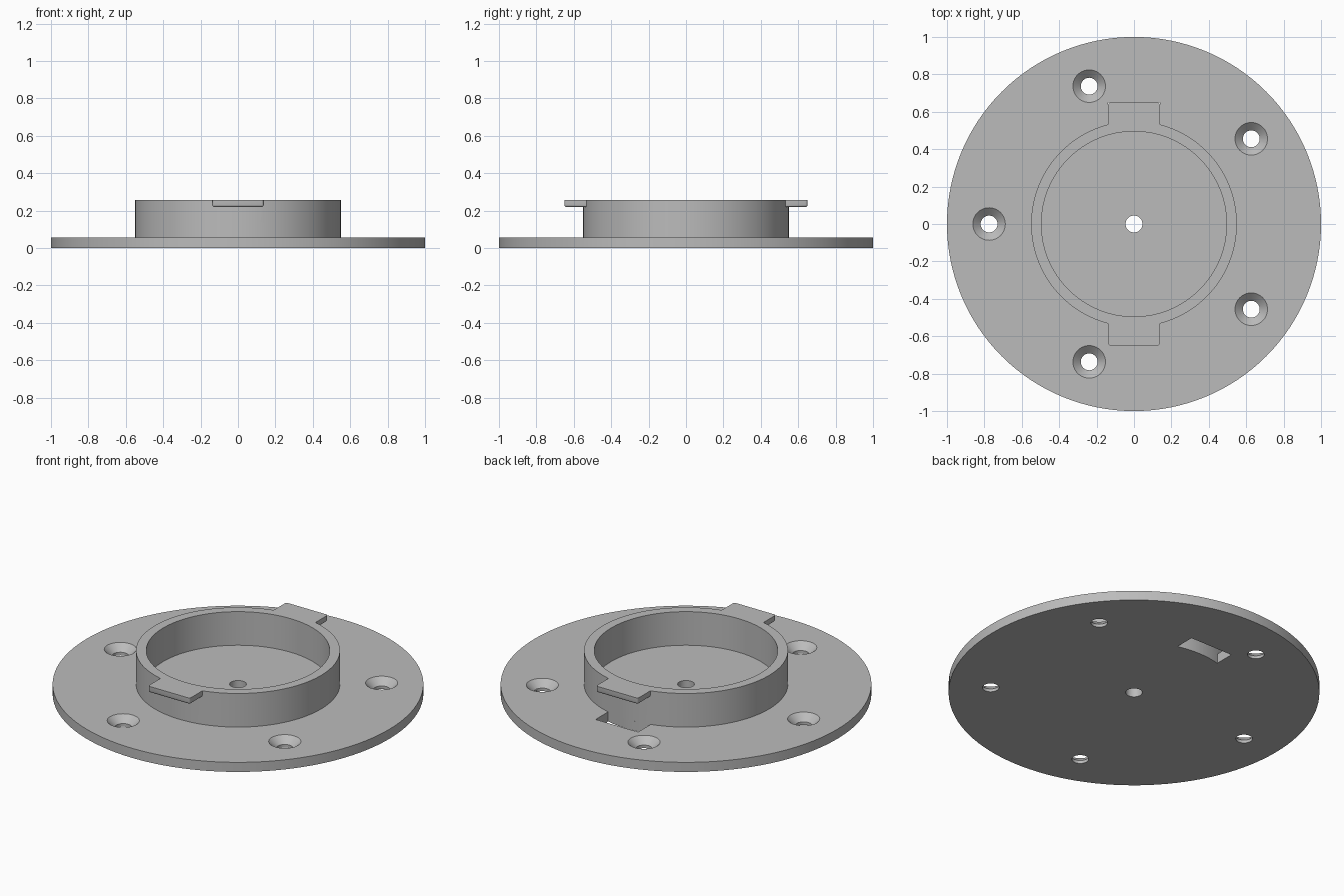
import bpy, bmesh, math
from mathutils import Matrix

default = bpy.data.objects.get("Cube")
if default:
    bpy.data.objects.remove(default)

PLATE_TOP, RIM_TOP = 0.057, 0.257
COLLAR_R, TAB_HALF, TAB_END = 0.55, 0.14, 0.65

grey = bpy.data.materials.new("satin grey")
grey.use_nodes = True
grey.diffuse_color = (0.5, 0.5, 0.5, 1)
grey.node_tree.nodes["Principled BSDF"].inputs["Base Color"].default_value = (0.5, 0.5, 0.5, 1)


def finish(bm, name):
    """Turn a bmesh into a named grey object."""
    bmesh.ops.recalc_face_normals(bm, faces=bm.faces[:])
    mesh = bpy.data.meshes.new(name)
    bm.to_mesh(mesh)
    bm.free()
    mesh.materials.append(grey)
    obj = bpy.data.objects.new(name, mesh)
    bpy.context.collection.objects.link(obj)
    return obj


def lathe(name, profile, steps):
    """Revolve a closed (radius, height) profile around z."""
    bm = bmesh.new()
    verts = [bm.verts.new((r, 0, z)) for r, z in profile]
    for a, b in zip(verts, verts[1:] + verts[:1]):
        if a.co.x > 0 or b.co.x > 0:
            bm.edges.new((a, b))
    bmesh.ops.spin(bm, geom=bm.verts[:] + bm.edges[:], cent=(0, 0, 0), axis=(0, 0, 1),
                   angle=math.tau, steps=steps, use_merge=False)
    bmesh.ops.remove_doubles(bm, verts=bm.verts[:], dist=1e-5)
    return finish(bm, name)


def boolean(target, tool, operation):
    """Apply a boolean and discard the tool."""
    mod = target.modifiers.new("boolean", "BOOLEAN")
    mod.operation, mod.solver, mod.object = operation, "EXACT", tool
    bpy.context.view_layer.objects.active = target
    bpy.ops.object.modifier_apply(modifier=mod.name)
    bpy.data.objects.remove(tool)


def slot_cutter(turn):
    """Slot with an inner wall that follows the collar."""
    bm = bmesh.new()
    half = math.asin(TAB_HALF / COLLAR_R)
    angles = [half * (i / 6 - 1) for i in range(13)]
    outline = [(COLLAR_R * math.sin(a), COLLAR_R * math.cos(a)) for a in angles]
    outline += [(TAB_HALF, TAB_END), (-TAB_HALF, TAB_END)]
    face = bm.faces.new([bm.verts.new((x, y, -0.1)) for x, y in outline])
    moved = bmesh.ops.extrude_face_region(bm, geom=[face])["geom"]
    bmesh.ops.translate(bm, vec=(0, 0, 0.25),
                        verts=[v for v in moved if isinstance(v, bmesh.types.BMVert)])
    bm.transform(Matrix.Rotation(turn, 4, "Z"))
    return finish(bm, "slot_cutter")


def tab(turn):
    """Locking tab with rounded outer and lower edges."""
    inner, thick = 0.51, 0.038
    bm = bmesh.new()
    bmesh.ops.create_cube(bm, size=1)
    bm.transform(Matrix.Translation((0, (inner + TAB_END) / 2, RIM_TOP - thick / 2))
                 @ Matrix.Diagonal((2 * TAB_HALF - 0.004, TAB_END - inner, thick, 1)))
    edges = []
    for e in bm.edges:
        mid = (e.verts[0].co + e.verts[1].co) / 2
        if mid.z < RIM_TOP - 0.001 and mid.y > inner + 0.001:
            edges.append(e)
    bmesh.ops.bevel(bm, geom=edges, offset=0.012, segments=3, profile=0.5, affect="EDGES")
    bm.transform(Matrix.Rotation(turn, 4, "Z"))
    return finish(bm, "tab")


# Base plate with centre bore
plate = lathe("base_plate", [(0.045, 0), (1, 0), (1, PLATE_TOP), (0.045, PLATE_TOP)], 128)

# Five countersunk screw holes
for i in range(5):
    cutter = lathe("screw_cutter", [(0, -0.05), (0.045, -0.05), (0.045, 0.018),
                                    (0.087, PLATE_TOP), (0.087, 0.1), (0, 0.1)], 40)
    angle = math.radians(36 + 72 * i)
    cutter.location = (0.775 * math.cos(angle), 0.775 * math.sin(angle), 0)
    boolean(plate, cutter, "DIFFERENCE")

# Raised collar
collar = lathe("collar", [(0.495, PLATE_TOP), (COLLAR_R, PLATE_TOP),
                          (COLLAR_R, RIM_TOP), (0.495, RIM_TOP)], 128)

# Opposite tabs, each above its slot
for turn in (0, math.pi):
    boolean(plate, slot_cutter(turn), "DIFFERENCE")
    boolean(collar, tab(turn), "UNION")

# Smooth shading with sharp edges
for obj in bpy.context.view_layer.objects:
    obj.select_set(obj in (plate, collar))
bpy.context.view_layer.objects.active = plate
bpy.ops.object.shade_smooth_by_angle(angle=math.radians(30))
